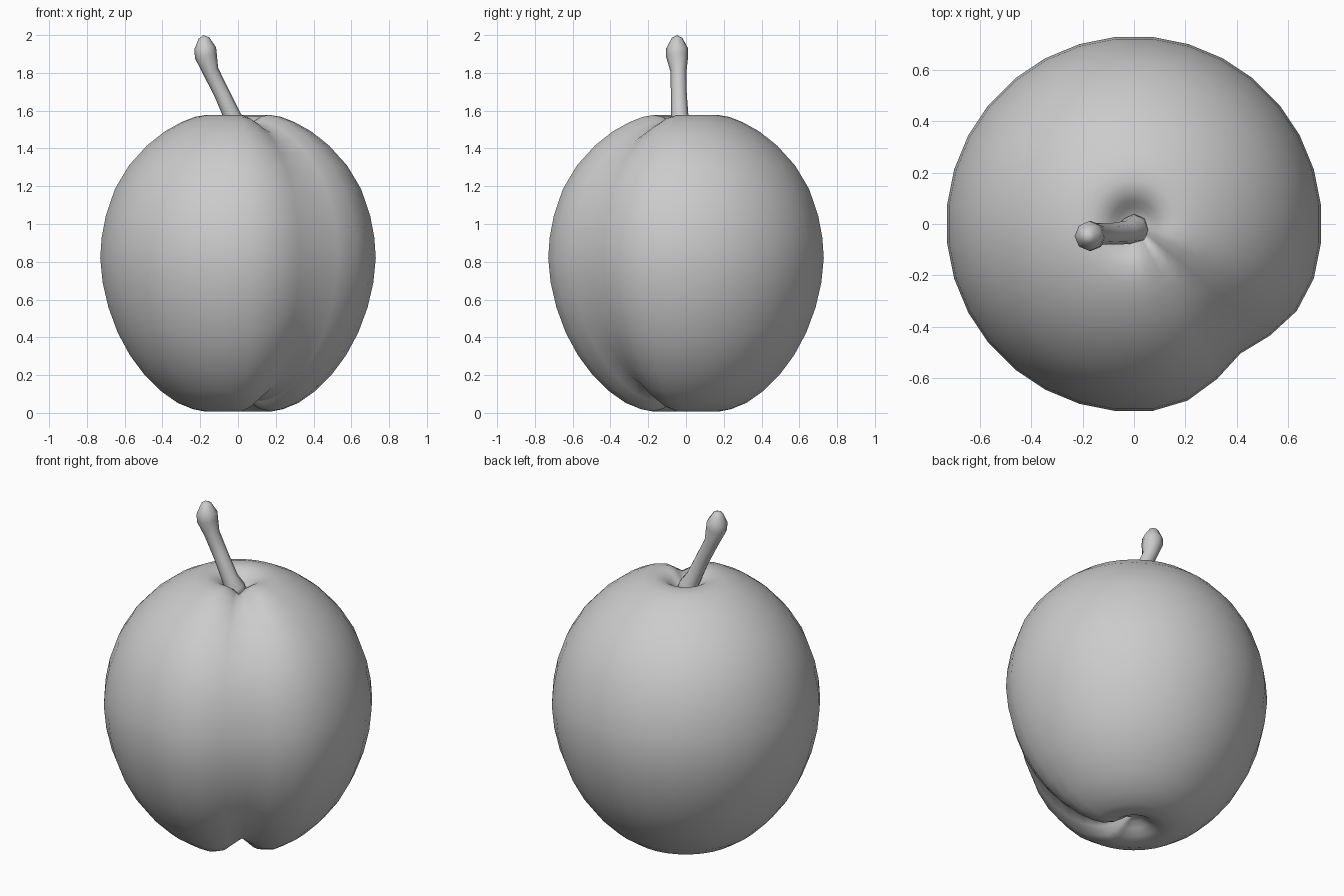
import bpy, bmesh, math
from mathutils import Vector

if "Cube" in bpy.data.objects:
    bpy.data.objects.remove(bpy.data.objects["Cube"])


def skin(name, rings, bottom, top):
    """Join equal-length rings (bottom to top) and close both ends with fans."""
    bm = bmesh.new()
    loops = [[bm.verts.new(p) for p in ring] for ring in rings]
    n = len(loops[0])
    lo, hi = bm.verts.new(bottom), bm.verts.new(top)
    for i in range(n):
        j = (i + 1) % n
        for a, b in zip(loops, loops[1:]):
            bm.faces.new((a[i], a[j], b[j], b[i]))
        bm.faces.new((lo, loops[0][j], loops[0][i]))
        bm.faces.new((hi, loops[-1][i], loops[-1][j]))
    bmesh.ops.recalc_face_normals(bm, faces=bm.faces)
    for f in bm.faces:
        f.smooth = True
    me = bpy.data.meshes.new(name)
    bm.to_mesh(me)
    bm.free()
    ob = bpy.data.objects.new(name, me)
    bpy.context.collection.objects.link(ob)
    return ob


# Fruit body: lathe profile with dimples at both poles (radius, height)
profile = [(.04, .075), (.075, .05), (.12, .022), (.18, .008), (.24, .02), (.32, .052),
           (.41, .115), (.50, .205), (.575, .305), (.64, .425), (.69, .56), (.72, .69),
           (.733, .82), (.725, .93), (.703, 1.045), (.655, 1.185), (.58, 1.31),
           (.485, 1.415), (.39, 1.49), (.30, 1.54), (.23, 1.567), (.17, 1.577),
           (.125, 1.568), (.09, 1.545), (.065, 1.52), (.035, 1.50)]
SEG = 32
GROOVE = math.radians(-50.625)
depth = {0: .108, 1: .064, 2: .018}      # crease depth by step from the groove
core = Vector((0, 0, .8))
rings = []
for r, z in profile:
    fade = min(1, r / .14) * (1 - .3 * max(0, (z - .9) / .68))
    ring = []
    for i in range(SEG):
        a = GROOVE + 2 * math.pi * i / SEG
        g = depth.get(min(i, SEG - i), 0) * fade
        p = Vector((r * math.cos(a), r * math.sin(a), z))
        ring.append(core + (p - core) * (1 - g))
    rings.append(ring)
skin("fruit_body", rings, (0, 0, .08), (0, 0, 1.49))

# Stem: leaning tube with a knobbed tip (x, y, z, radius)
path = [(.004, -.018, 1.47, .062), (-.004, -.022, 1.52, .055), (-.03, -.033, 1.57, .046),
        (-.085, -.038, 1.69, .042), (-.145, -.04, 1.81, .043),
        (-.17, -.047, 1.89, .059), (-.174, -.047, 1.93, .058), (-.18, -.047, 1.985, .028)]
pts = [Vector(p[:3]) for p in path]
stem = []
for k, c in enumerate(pts):
    t = (pts[min(k + 1, len(pts) - 1)] - pts[max(k - 1, 0)]).normalized()
    v = t.cross(Vector((1, 0, 0))).normalized()
    u = v.cross(t)
    r = path[k][3]
    stem.append([c + r * (u * math.cos(a) + v * math.sin(a))
                 for a in (2 * math.pi * i / 8 for i in range(8))])
skin("stem", stem, pts[0], (-.182, -.047, 2.0))
